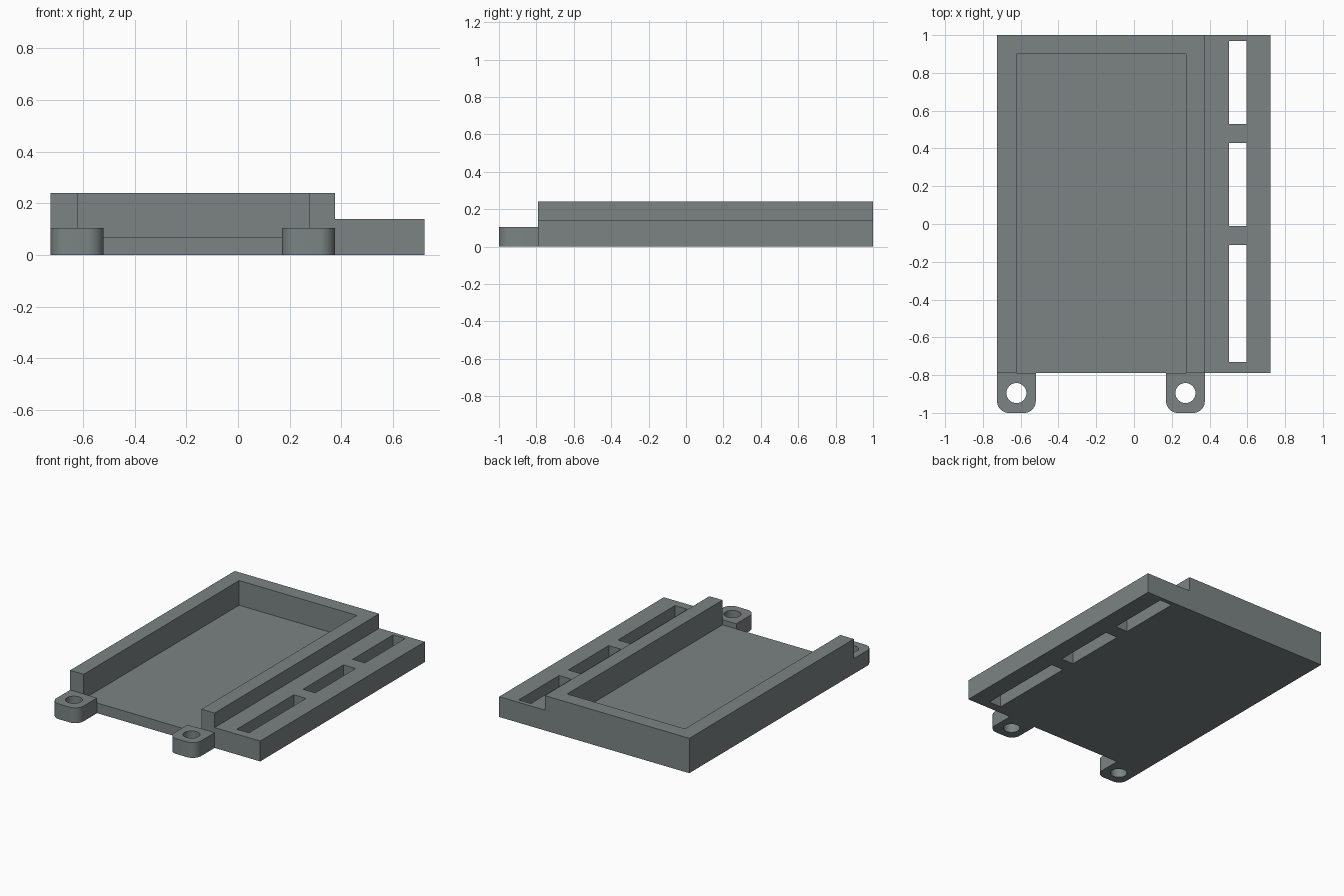
import bpy, bmesh, math
from mathutils import Vector

if "Cube" in bpy.data.objects:
    bpy.data.objects.remove(bpy.data.objects["Cube"])

grey = bpy.data.materials.new("slate grey")
grey.diffuse_color = (0.2, 0.23, 0.23, 1)
grey.use_nodes = True
grey.node_tree.nodes["Principled BSDF"].inputs["Base Color"].default_value = grey.diffuse_color


def prism(name, outline, direction):
    """Extrude a closed outline of 3D points along a direction."""
    bm = bmesh.new()
    face = bm.faces.new([bm.verts.new(p) for p in outline])
    new = bmesh.ops.extrude_face_region(bm, geom=[face])["geom"]
    bmesh.ops.translate(bm, vec=Vector(direction),
                        verts=[g for g in new if isinstance(g, bmesh.types.BMVert)])
    bmesh.ops.recalc_face_normals(bm, faces=bm.faces)
    mesh = bpy.data.meshes.new(name)
    bm.to_mesh(mesh)
    bm.free()
    mesh.materials.append(grey)
    obj = bpy.data.objects.new(name, mesh)
    bpy.context.collection.objects.link(obj)
    return obj


def block(name, x0, x1, y0, y1, z0, z1):
    return prism(name, [(x0, y0, z0), (x1, y0, z0), (x1, y1, z0), (x0, y1, z0)],
                 (0, 0, z1 - z0))


def arc(cx, cy, r, start, end, n, z):
    return [(cx + r * math.cos(a), cy + r * math.sin(a), z)
            for a in (math.radians(start + (end - start) * i / n) for i in range(n + 1))]


def cut(target, cutter):
    """Subtract the cutter from the target and remove it."""
    mod = target.modifiers.new("cut", 'BOOLEAN')
    mod.operation, mod.solver, mod.object = 'DIFFERENCE', 'EXACT', cutter
    bpy.context.view_layer.objects.active = target
    bpy.ops.object.modifier_apply(modifier=mod.name)
    bpy.data.objects.remove(cutter)


LEFT, STEP, RIGHT = -0.725, 0.375, 0.722
FRONT, BACK = -0.79, 1.0

# Tray body: tall tray with a lower side rail
section = [(LEFT, 0), (RIGHT, 0), (RIGHT, 0.14), (STEP, 0.14), (STEP, 0.24), (LEFT, 0.24)]
tray = prism("tray", [(x, FRONT, z) for x, z in section], (0, BACK - FRONT, 0))

# Pocket, open at the front
cut(tray, block("pocket_cutter", -0.622, 0.275, FRONT - 0.1, 0.90, 0.07, 0.4))

# Slots through the side rail
for y0, y1 in ((-0.73, -0.11), (-0.01, 0.43), (0.53, 0.97)):
    cut(tray, block("slot_cutter", 0.502, 0.595, y0, y1, -0.1, 0.3))

# Rounded mounting lugs with screw holes
W, R, TIP = 0.1025, 0.062, -1.0
for name, cx in (("left_lug", LEFT + W), ("right_lug", STEP - W)):
    outline = ([(cx + W, FRONT, 0), (cx - W, FRONT, 0)]
               + arc(cx - W + R, TIP + R, R, 180, 270, 10, 0)
               + arc(cx + W - R, TIP + R, R, 270, 360, 10, 0))
    lug = prism(name, outline, (0, 0, 0.105))
    cut(lug, prism("hole_cutter", arc(cx, -0.895, 0.053, 0, 352.5, 47, -0.1), (0, 0, 0.4)))
    bpy.ops.object.select_all(action='DESELECT')
    lug.select_set(True)
    bpy.context.view_layer.objects.active = lug
    bpy.ops.object.shade_smooth_by_angle(angle=math.radians(30))
